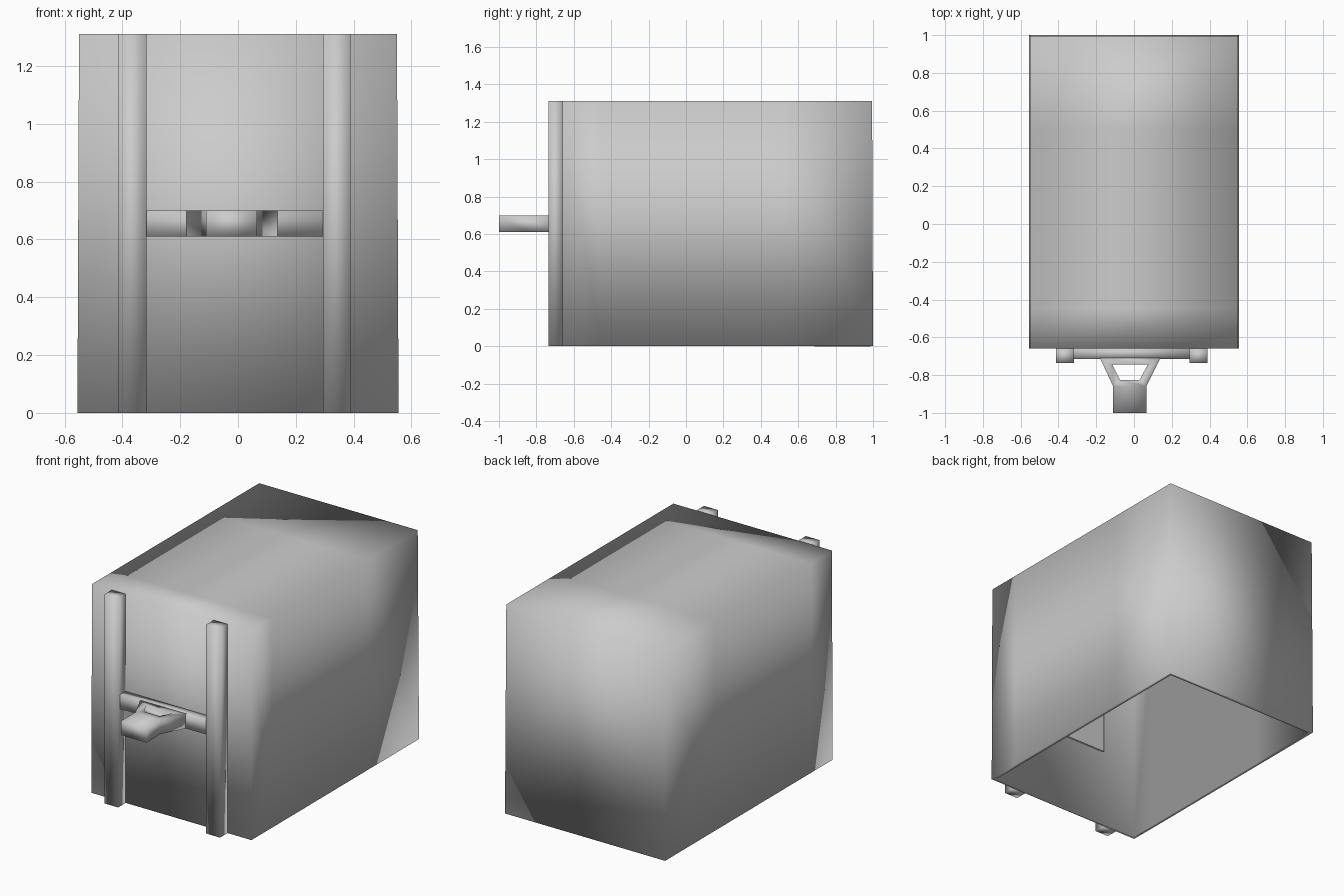
import bpy, bmesh

if "Cube" in bpy.data.objects:
    bpy.data.objects.remove(bpy.data.objects["Cube"])


def finish(name, bm, smooth=True):
    bmesh.ops.recalc_face_normals(bm, faces=bm.faces)
    mesh = bpy.data.meshes.new(name)
    bm.to_mesh(mesh)
    bm.free()
    for p in mesh.polygons:
        p.use_smooth = smooth
    ob = bpy.data.objects.new(name, mesh)
    bpy.context.collection.objects.link(ob)
    return ob


def box_bm(x0, x1, y0, y1, z0, z1):
    bm = bmesh.new()
    bmesh.ops.create_cube(bm, size=1)
    for v in bm.verts:
        v.co.x = x1 if v.co.x > 0 else x0
        v.co.y = y1 if v.co.y > 0 else y0
        v.co.z = z1 if v.co.z > 0 else z0
    return bm


def prism(name, rings, quads, z0, z1):
    """Extrude plan-view quads into a solid slab."""
    bm = bmesh.new()
    vs = [bm.verts.new((x, y, z0)) for x, y in rings]
    faces = [bm.faces.new([vs[i] for i in q]) for q in quads]
    out = bmesh.ops.extrude_face_region(bm, geom=faces, use_keep_orig=True)
    top = [g for g in out["geom"] if isinstance(g, bmesh.types.BMVert)]
    bmesh.ops.translate(bm, verts=top, vec=(0, 0, z1 - z0))
    return finish(name, bm)


# Hollow body, open underneath, with supporting loops along its length
bm = box_bm(-0.55, 0.55, -0.66, 0.995, 0, 1.31)
for y in (-0.45, 0.5):
    bmesh.ops.bisect_plane(bm, geom=bm.verts[:] + bm.edges[:] + bm.faces[:],
                           plane_co=(0, y, 0), plane_no=(0, 1, 0))
bottom = [f for f in bm.faces if f.calc_center_median().z < 0.01]
bmesh.ops.delete(bm, geom=bottom, context='FACES')
for v in bm.verts:  # slight flare at the open rim
    if v.co.z < 0.01:
        v.co.x *= 1.01
        if v.co.y > 0.9:
            v.co.y = 1.0
body = finish("body_shell", bm)
wall = body.modifiers.new("wall", 'SOLIDIFY')
wall.thickness = 0.02
wall.offset = -1
wall.use_even_offset = True

# Backing plate inside the front wall, behind the coupling
finish("backing_plate", box_bm(-0.29, 0.27, -0.645, -0.625, 0.49, 0.82), False)

# Upright rails on the front
for side, x in (("left", -0.365), ("right", 0.342)):
    finish(side + "_rail", box_bm(x - 0.048, x + 0.048, -0.735, -0.66, 0, 1.31))

# Cross bar between the rails
finish("cross_bar", box_bm(-0.32, 0.295, -0.715, -0.655, 0.61, 0.70))

# Coupling: open triangular yoke ending in a square block
outer = [(-0.18, -0.71), (0.14, -0.71), (0.065, -0.86), (-0.11, -0.86)]
inner = [(-0.115, -0.745), (0.073, -0.745), (0.03, -0.825), (-0.075, -0.825)]
tip = [(0.065, -1.0), (-0.11, -1.0)]
quads = [(i, (i + 1) % 4, 4 + (i + 1) % 4, 4 + i) for i in range(4)]
quads.append((3, 2, 8, 9))
prism("coupling_yoke", outer + inner + tip, quads, 0.61, 0.70)
